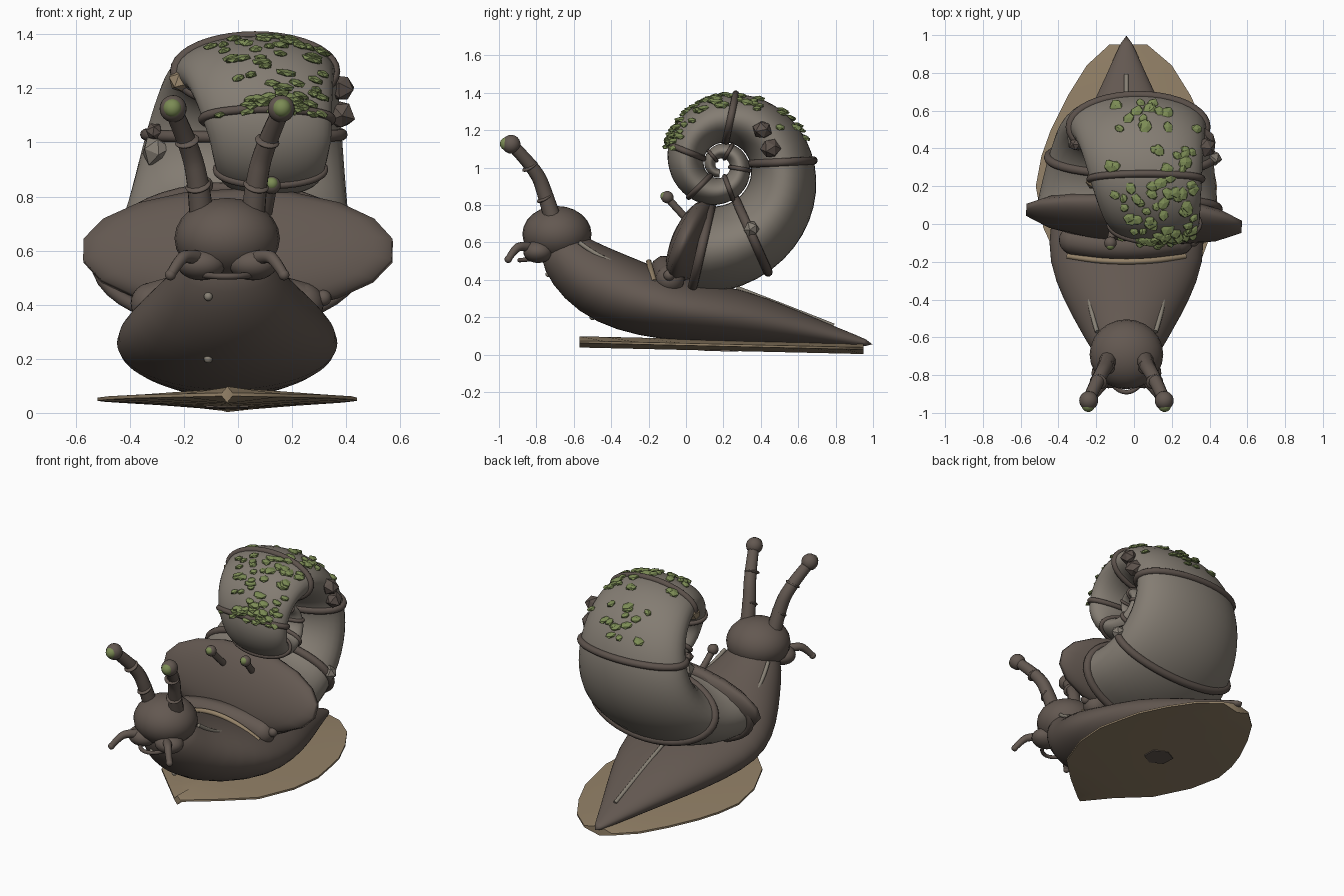
import bpy, bmesh, math, random
from math import sin, cos, pi, radians
from mathutils import Vector, Matrix

random.seed(4)
if "Cube" in bpy.data.objects:
    bpy.data.objects.remove(bpy.data.objects["Cube"])
MID = -0.04  # centre line of the animal


def material(name, rgb):
    m = bpy.data.materials.new(name)
    m.use_nodes = True
    m.diffuse_color = (*rgb, 1)
    m.node_tree.nodes["Principled BSDF"].inputs["Base Color"].default_value = (*rgb, 1)
    return m


skin = material("brown skin", (0.125, 0.098, 0.082))
stone = material("grey shell", (0.23, 0.203, 0.17))
rib_brown = material("rib brown", (0.108, 0.084, 0.071))
tan = material("tan sole", (0.295, 0.222, 0.138))
streak = material("pale streak", (0.24, 0.215, 0.175))
moss = material("moss green", (0.2, 0.26, 0.09))


def finish(name, bm, mat, smooth=True):
    bmesh.ops.recalc_face_normals(bm, faces=bm.faces)
    mesh = bpy.data.meshes.new(name)
    bm.to_mesh(mesh)
    bm.free()
    mesh.materials.append(mat)
    obj = bpy.data.objects.new(name, mesh)
    bpy.context.collection.objects.link(obj)
    if smooth:
        bpy.ops.object.select_all(action='DESELECT')
        bpy.context.view_layer.objects.active = obj
        obj.select_set(True)
        bpy.ops.object.shade_smooth_by_angle(angle=radians(50))
    return obj


def loft(name, rings, mat):
    bm = bmesh.new()
    rows = [[bm.verts.new(p) for p in ring] for ring in rings]
    for a, b in zip(rows, rows[1:]):
        for i in range(len(a)):
            j = (i + 1) % len(a)
            bm.faces.new((a[i], a[j], b[j], b[i]))
    bm.faces.new(rows[0])
    bm.faces.new(rows[-1])
    return finish(name, bm, mat)


def ball(name, loc, scale, mat, rot=(0, 0, 0), seg=24):
    bm = bmesh.new()
    bmesh.ops.create_uvsphere(bm, u_segments=seg, v_segments=seg // 2, radius=1)
    obj = finish(name, bm, mat)
    obj.location, obj.rotation_euler = loc, rot
    obj.scale = scale if isinstance(scale, tuple) else (scale,) * 3
    return obj


def tube(name, pts, r, mat, end=1.0, cyclic=False):
    cu = bpy.data.curves.new(name, 'CURVE')
    cu.dimensions, cu.bevel_depth, cu.bevel_resolution = '3D', r, 3
    cu.use_fill_caps = True
    sp = cu.splines.new('POLY' if cyclic else 'NURBS')
    sp.points.add(len(pts) - 1)
    for i, (q, p) in enumerate(zip(sp.points, pts)):
        q.co = (*p, 1)
        q.radius = 1 + (end - 1) * i / (len(pts) - 1)
    sp.use_cyclic_u = cyclic
    if not cyclic:
        sp.use_endpoint_u, sp.order_u, sp.resolution_u = True, 3, 6
    cu.materials.append(mat)
    obj = bpy.data.objects.new(name, cu)
    bpy.context.collection.objects.link(obj)
    return obj


# Body: tapered loft from the tail tip up to the neck (y, z, half width, half height)
spine = [(1.0, .055, .014, .014), (0.8, .095, .1, .05), (0.55, .15, .22, .1), (0.28, .205, .34, .15),
         (0, .235, .41, .165), (-0.2, .28, .415, .19), (-0.4, .35, .335, .2), (-0.55, .44, .245, .18),
         (-0.65, .54, .185, .145), (-0.7, .63, .13, .1)]
rings = []
for i, (y, z, w, h) in enumerate(spine):
    a, b = spine[max(i - 1, 0)], spine[min(i + 1, len(spine) - 1)]
    up = Vector((0, b[1] - a[1], a[0] - b[0])).normalized()
    rings.append([Vector((MID + w * cos(t), y, z)) + up * h * sin(t)
                  for t in (2 * pi * k / 36 for k in range(36))])
body = loft("body", rings, skin)
body.modifiers.new("soften", 'SUBSURF').levels = 1

# Sole: plate with a cornered front, thin at the sides and thicker along its middle (y, left x, right x)
plan = [(-.57, -.06, -.02), (-.43, -.2, .15), (-.26, -.37, .33), (-.02, -.48, .42), (.2, -.52, .44),
        (.36, -.49, .41), (.5, -.44, .38), (.68, -.35, .3), (.84, -.25, .2), (.95, -.13, .07)]
rings = []
for y, xl, xr in plan:
    z = .055 - .023 * y
    rings.append([(xl, y, z - .006), (xl, y, z + .006), (MID, y, z + .03),
                  (xr, y, z + .006), (xr, y, z - .006), (MID, y, z - .03)])
loft("sole", rings, tan)

bm = bmesh.new()
bmesh.ops.create_cone(bm, cap_ends=True, segments=6, radius1=.09, radius2=.09, depth=.008)
patch = finish("sole_patch", bm, skin, False)
patch.location, patch.rotation_euler = (MID, .19, .022), (-.023, 0, 0)


# Shell: shrinking spiral tube
def shell_point(deg, phi, grow=1.0):
    turn = deg / 90
    big = .503 * .745 ** turn
    r = big * (.66 + .34 * grow * cos(phi))
    x = min(.02 + .05 * turn, .12) + .365 * .785 ** turn * grow * sin(phi)
    return Vector((x, .185 + r * cos(radians(deg)), 1.012 + r * sin(radians(deg))))


def circle(deg, n, grow=1.0):
    return [shell_point(deg, 2 * pi * k / n, grow) for k in range(n)]


loft("shell", [circle(d, 36) for d in range(-104, 625, 8)], stone)
for i, d in enumerate((-103, -66, 3, 78, 158, 225, 290, 350, 420, 490)):
    tube(f"shell_rib_{i}", circle(d, 40), max(.022 * .85 ** max(d / 90, -1), .007), rib_brown, cyclic=True)

# Mantle lens across the shell opening, with a roll and a tan band in front
ball("mantle", (0, .03, .6), (.59, .245, .1), skin, (radians(68), 0, -.08), 18)


def arch(half, y, low, high):
    return [(MID + half * s, y + .03 * s * s, high - (high - low) * s * s) for s in (-1, -.75, -.4, 0, .4, .75, 1)]


roll = arch(.28, -.115, .405, .455)
tube("collar_roll", roll, .078, skin)
for p, side in ((roll[0], "right"), (roll[-1], "left")):
    ball(f"collar_end_{side}", p, .077, skin)
ball("collar_knob", (.315, -.09, .425), .03, skin)
tube("collar_band", arch(.31, -.2, .39, .5), .015, tan)

# Head and mouth
ball("head", (MID, -.69, .645), (.195, .185, .15), skin)
tube("mouth", [(MID - .085, -.83, .51), (MID - .05, -.89, .505), (MID + .05, -.89, .505), (MID + .085, -.83, .51)],
     .012, rib_brown)

# Paired parts
for s, side in ((-1, "right"), (1, "left")):
    def P(x, y, z):
        return Vector((MID + s * x, y, z))
    stalk = [P(.095, -.71, .72), P(.105, -.75, .85), P(.14, -.8, .99), P(.2, -.93, 1.12)]
    tube(f"eye_stalk_{side}", stalk, .046, skin, .72)
    for k, (p, r) in enumerate(((P(.107, -.755, .84), .048), (P(.148, -.835, 1.005), .046))):
        ball(f"stalk_ring_{side}_{k}", p, (r, r, .014), skin, (radians(30), s * .25, 0))
    ball(f"eye_{side}", P(.2, -.935, 1.125), .05, skin)
    ball(f"eye_tip_{side}", P(.202, -.96, 1.127), .035, moss)
    ball(f"cheek_{side}", P(.095, -.79, .55), (.09, .08, .06), skin)
    tube(f"feeler_{side}", [P(.1, -.82, .57), P(.15, -.88, .585), P(.18, -.92, .56), P(.21, -.95, .51)],
         .028, skin, .65)
    ball(f"feeler_tip_{side}", P(.21, -.95, .51), .02, skin)
    tube(f"neck_streak_{side}", [P(.2, -.38, .49), P(.185, -.48, .53), P(.155, -.57, .6)], .012, streak)
    tube(f"mantle_stalk_{side}", [(s * .1, .02, .71), (s * .115, -.04, .77), (s * .125, -.1, .84)], .02, skin)
    ball(f"mantle_knob_{side}", (s * .125, -.1, .842), .033, skin)
    ball(f"mantle_knob_tip_{side}", (s * .125, -.113, .847), .024, moss)

# Tail ridge and small chest warts
tube("tail_ridge", [(MID, .27, .358), (MID, .52, .262), (MID, .79, .155)], .012, streak)
for k, (y, z) in enumerate(((-.735, .43), (-.5, .2))):
    ball(f"chest_wart_{k}", (-.11, y, z), .016, streak)


# Stones stuck to the shell sides
def nugget(name, loc, size, mat, rot=None):
    bm = bmesh.new()
    bmesh.ops.create_icosphere(bm, subdivisions=1, radius=1)
    for v in bm.verts:
        v.co *= random.uniform(.85, 1.1)
    obj = finish(name, bm, mat, False)
    obj.location, obj.scale = loc, size
    obj.rotation_euler = rot or [random.uniform(0, 3) for _ in range(3)]


stones = [(.38, .41, 1.2, .055, rib_brown), (.38, .45, 1.1, .055, rib_brown), (.42, .35, .67, .045, stone),
          (-.21, .23, 1.23, .052, tan), (-.3, .44, .97, .062, stone), (-.31, .42, 1.04, .032, rib_brown)]
for k, (x, y, z, r, m) in enumerate(stones):
    nugget(f"shell_stone_{k}", (x, y, z), (r, r, r), m)

# Moss leaves lying nearly level on the upper shell, thicker toward the front
for k in range(95):
    d = random.uniform(85, 160) if k < 66 else random.uniform(12, 88)
    phi = random.triangular(-1, 1.2, .35)
    p = shell_point(d, phi, 1.02)
    n = (p - shell_point(d, 0, 0)).normalized() * .45 + Vector((0, 0, 1))
    face = n.to_track_quat('Z', 'Y').to_matrix() @ Matrix.Rotation(random.uniform(0, 6), 3, 'Z')
    r = random.uniform(.022, .036)
    nugget(f"moss_leaf_{k}", p, (r * 1.25, r, .014), moss, face.to_euler())
